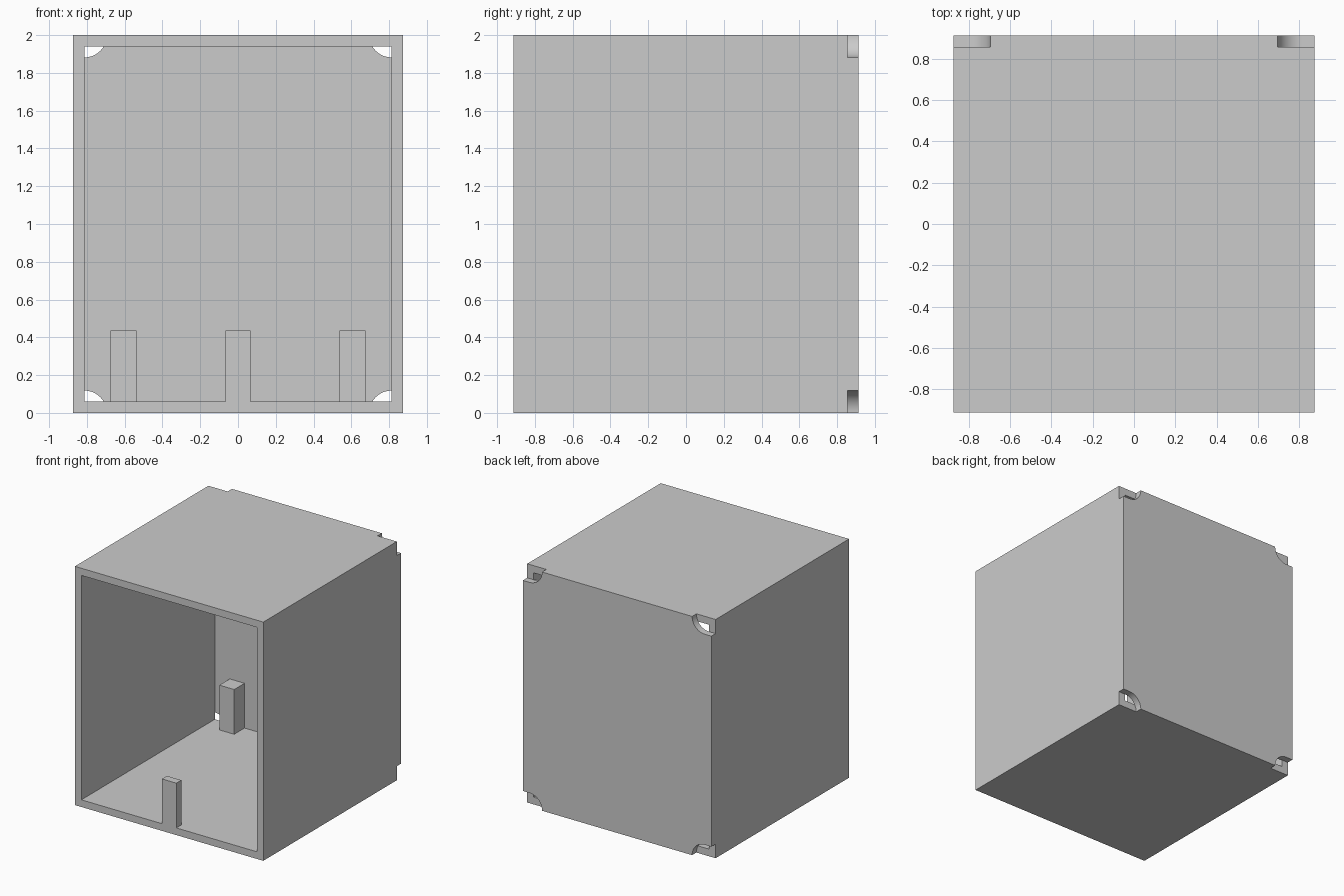
import bpy, bmesh, math

if "Cube" in bpy.data.objects:
    bpy.data.objects.remove(bpy.data.objects["Cube"])

HX, HY, H = 0.873, 0.912, 2.0   # half width, half depth, height
T = 0.06                        # wall thickness
R = 0.118                       # corner notch radius
POST_TOP = 0.435


def prism(name, profile, y0, y1):
    """Extrude an (x, z) outline from y0 to y1."""
    bm = bmesh.new()
    face = bm.faces.new([bm.verts.new((x, y0, z)) for x, z in profile])
    ext = bmesh.ops.extrude_face_region(bm, geom=[face])["geom"]
    verts = [g for g in ext if isinstance(g, bmesh.types.BMVert)]
    bmesh.ops.translate(bm, verts=verts, vec=(0, y1 - y0, 0))
    bmesh.ops.recalc_face_normals(bm, faces=bm.faces)
    mesh = bpy.data.meshes.new(name)
    bm.to_mesh(mesh)
    bm.free()
    obj = bpy.data.objects.new(name, mesh)
    bpy.context.collection.objects.link(obj)
    return obj


def rect(x0, x1, z0, z1):
    return [(x0, z0), (x1, z0), (x1, z1), (x0, z1)]


def subtract(target, cutter):
    cutter.hide_render = True
    mod = target.modifiers.new("cut", 'BOOLEAN')
    mod.operation = 'DIFFERENCE'
    mod.solver = 'EXACT'
    mod.object = cutter
    bpy.context.view_layer.objects.active = target
    bpy.ops.object.modifier_apply(modifier=mod.name)
    bpy.data.objects.remove(cutter)


# Open-fronted box shell
shell = prism("box_shell", rect(-HX, HX, 0, H), -HY, HY)
subtract(shell, prism("cavity", rect(-HX + T, HX - T, T, H - T), -HY - 0.1, HY - T + 0.003))

# Rounded notches through the four rear corners
cx = HX - T
arc = [(cx - R * math.cos(a), R * math.sin(a))
       for a in (math.pi / 2 * i / 16 for i in range(17))]
notch = [(cx - R, -0.1)] + arc + [(HX + 0.1, R), (HX + 0.1, -0.1)]
for side in (-1, 1):
    for top in (False, True):
        outline = [(side * x, H - z if top else z) for x, z in notch]
        subtract(shell, prism("notch", outline, HY - T + 0.003, HY + 0.1))

# Smooth only the notch curves
bpy.ops.object.select_all(action='DESELECT')
shell.select_set(True)
bpy.context.view_layer.objects.active = shell
bpy.ops.object.shade_smooth_by_angle(angle=math.radians(30))

# Rear posts against the back wall
for side, label in ((-1, "left"), (1, "right")):
    xs = sorted((side * 0.538, side * 0.675))
    prism("rear_post_" + label, rect(*xs, T, POST_TOP), 0.718, HY - T + 0.003)

# Front post, flush with the front rim
prism("front_post", rect(-0.067, 0.067, T, POST_TOP), -HY, -HY + 0.066)
